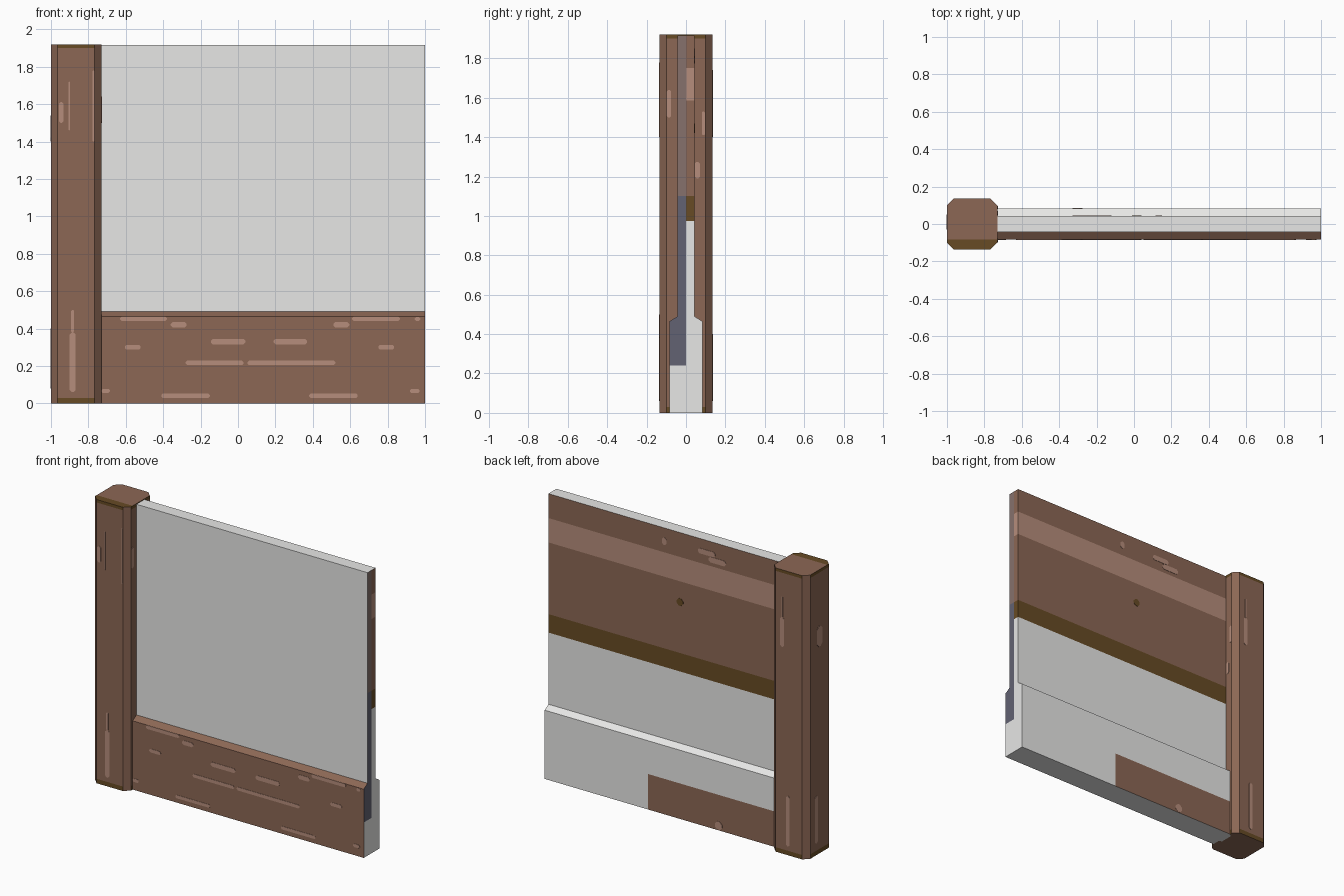
import bpy, bmesh
from mathutils import Vector

if "Cube" in bpy.data.objects:
    bpy.data.objects.remove(bpy.data.objects["Cube"])

# ---------- materials ----------
COLOURS = {
    "wood brown": (0.261, 0.136, 0.090),
    "light wood": (0.47, 0.27, 0.20),
    "dark olive wood": (0.136, 0.070, 0.018),
    "pale plaster": (0.80, 0.80, 0.79),
    "slate grey": (0.123, 0.123, 0.17),
    "dusty brown": (0.236, 0.165, 0.15),
}
MATS = []
for n, c in COLOURS.items():
    m = bpy.data.materials.new(n)
    m.diffuse_color = (*c, 1)
    m.use_nodes = True
    m.node_tree.nodes["Principled BSDF"].inputs["Base Color"].default_value = m.diffuse_color
    MATS.append(m)
BROWN, LIGHT, OLIVE, PALE, SLATE, DUSTY = range(6)


def finish(bm, name, mats=MATS):
    me = bpy.data.meshes.new(name)
    bm.to_mesh(me)
    bm.free()
    for m in mats:
        me.materials.append(m)
    ob = bpy.data.objects.new(name, me)
    bpy.context.collection.objects.link(ob)
    return ob


def prism(points, direction):
    """Closed solid from a flat outline swept along a direction."""
    bm = bmesh.new()
    f = bm.faces.new([bm.verts.new(p) for p in points])
    ext = bmesh.ops.extrude_face_region(bm, geom=[f], use_keep_orig=True)
    bmesh.ops.translate(bm, vec=direction,
                        verts=[v for v in ext["geom"] if isinstance(v, bmesh.types.BMVert)])
    bmesh.ops.recalc_face_normals(bm, faces=bm.faces)
    return bm


def cut(bm, axis, values):
    no = Vector((axis == 0, axis == 1, axis == 2))
    for v in values:
        bmesh.ops.bisect_plane(bm, geom=bm.verts[:] + bm.edges[:] + bm.faces[:],
                               plane_co=no * v, plane_no=no, dist=1e-5)


def paint(bm, rule):
    bm.normal_update()
    for f in bm.faces:
        f.material_index = rule(f.normal, f.calc_center_median())


# ---------- wall panel with thick base ----------
B, T, H = 0.083, 0.043, 1.915
outline = [(-B, 0), (B, 0), (B, 0.465), (T, 0.49), (T, H), (-T, H), (-T, 0.49), (-B, 0.465)]
wall = prism([(-0.75, y, z) for y, z in outline], (1.75, 0, 0))
cut(wall, 2, (0.24, 0.975, 1.1, 1.585, 1.75))
cut(wall, 1, (0,))
cut(wall, 0, (0.225,))


def back_wood(z):
    if z < 1.1:
        return OLIVE
    return LIGHT if 1.585 < z < 1.75 else BROWN


def wall_rule(n, c):
    if n.x > 0.5:                                   # open end
        if c.y < 0:
            return DUSTY if c.z > 1.1 else SLATE if c.z > 0.24 else PALE
        return back_wood(c.z) if c.z > 0.975 else PALE
    if n.y < -0.2:                                  # front
        return BROWN if c.z < 0.49 else PALE
    if n.y > 0.9:                                   # back
        if c.z > 0.975:
            return back_wood(c.z)
        return BROWN if c.z < 0.24 and c.x < 0.225 else PALE
    return PALE


paint(wall, wall_rule)
finish(wall, "wall_panel")

# ---------- chamfered post ----------
X0, X1, Y, C, PH = -1.0, -0.73, 0.135, 0.036, 1.92
post = prism([(X0 + C, -Y, 0), (X1 - C, -Y, 0), (X1, C - Y, 0), (X1, Y - C, 0),
              (X1 - C, Y, 0), (X0 + C, Y, 0), (X0, Y - C, 0), (X0, C - Y, 0)], (0, 0, PH))
cut(post, 2, (0.03, 1.9))
cut(post, 1, (-0.083,))


def post_rule(n, c):
    if n.z > 0.5:
        return OLIVE if c.y < -0.083 else BROWN
    flat = max(abs(n.x), abs(n.y)) > 0.9
    return OLIVE if flat and (c.z < 0.03 or c.z > 1.9) else BROWN


paint(post, post_rule)
finish(post, "post")


# ---------- thin painted grain marks ----------
def marks(name, rects, to3d, normal, mat):
    bm = bmesh.new()
    for a, b, c, d in rects:
        r = min(b - a, d - c) * 0.35                # clipped corners
        pts = [(a + r, c), (b - r, c), (b, c + r), (b, d - r),
               (b - r, d), (a + r, d), (a, d - r), (a, c + r)]
        f = bm.faces.new([bm.verts.new(to3d(u, v)) for u, v in pts])
        f.normal_update()
        if f.normal.dot(Vector(normal)) < 0:
            f.normal_flip()
    ob = finish(bm, name, [MATS[mat]])
    sol = ob.modifiers.new("thickness", "SOLIDIFY")
    sol.thickness = 0.004
    sol.offset = 0


# front of the wall base
base = [(-0.63, -0.38, 0.44, 0.464), (-0.36, -0.275, 0.405, 0.435), (-0.605, -0.52, 0.288, 0.312),
        (-0.145, 0.04, 0.315, 0.345), (0.19, 0.37, 0.315, 0.345), (-0.28, 0.03, 0.205, 0.228),
        (0.05, 0.52, 0.205, 0.228), (0.51, 0.595, 0.405, 0.435), (0.61, 0.865, 0.44, 0.464),
        (0.75, 0.835, 0.288, 0.312), (-0.41, -0.15, 0.03, 0.052), (0.38, 0.64, 0.03, 0.052),
        (0.92, 0.97, 0.055, 0.078), (-0.73, -0.685, 0.055, 0.078), (0.945, 0.975, 0.44, 0.462)]
marks("base_grain", base, lambda u, v: (u, -B, v), (0, -1, 0), LIGHT)

# back of the wall
marks("back_grain", [(0.115, 0.15, 1.8, 1.85), (-0.25, -0.12, 1.815, 1.85), (-0.33, -0.2, 1.775, 1.812)],
      lambda u, v: (u, T, v), (0, 1, 0), LIGHT)
marks("back_knot", [(-0.01, 0.04, 1.42, 1.47)], lambda u, v: (u, T, v), (0, 1, 0), OLIVE)
marks("back_base_grain", [(-0.33, -0.275, 0.003, 0.06)], lambda u, v: (u, B, v), (0, 1, 0), LIGHT)

# four flat sides of the post
front = [(-0.9, -0.868, 0.06, 0.38), (-0.892, -0.876, 0.38, 0.5),
         (-0.958, -0.932, 1.5, 1.61), (-0.906, -0.898, 1.46, 1.72), (-0.778, -0.768, 1.4, 1.78)]
back = [(-0.83, -0.8, 1.4, 1.6), (-0.82, -0.812, 1.6, 1.74), (-0.87, -0.845, 0.06, 0.4)]
side = [(-0.098, -0.075, 1.5, 1.64), (0.045, 0.07, 1.19, 1.275), (0.08, 0.097, 1.41, 1.53)]
left = [(-0.03, 0.03, 1.4, 1.54), (0.02, 0.05, 0.08, 0.4)]
marks("post_front_grain", front, lambda u, v: (u, -Y, v), (0, -1, 0), LIGHT)
marks("post_back_grain", back, lambda u, v: (u, Y, v), (0, 1, 0), LIGHT)
marks("post_right_grain", side, lambda u, v: (X1, u, v), (1, 0, 0), LIGHT)
marks("post_left_grain", left, lambda u, v: (X0, u, v), (-1, 0, 0), LIGHT)
